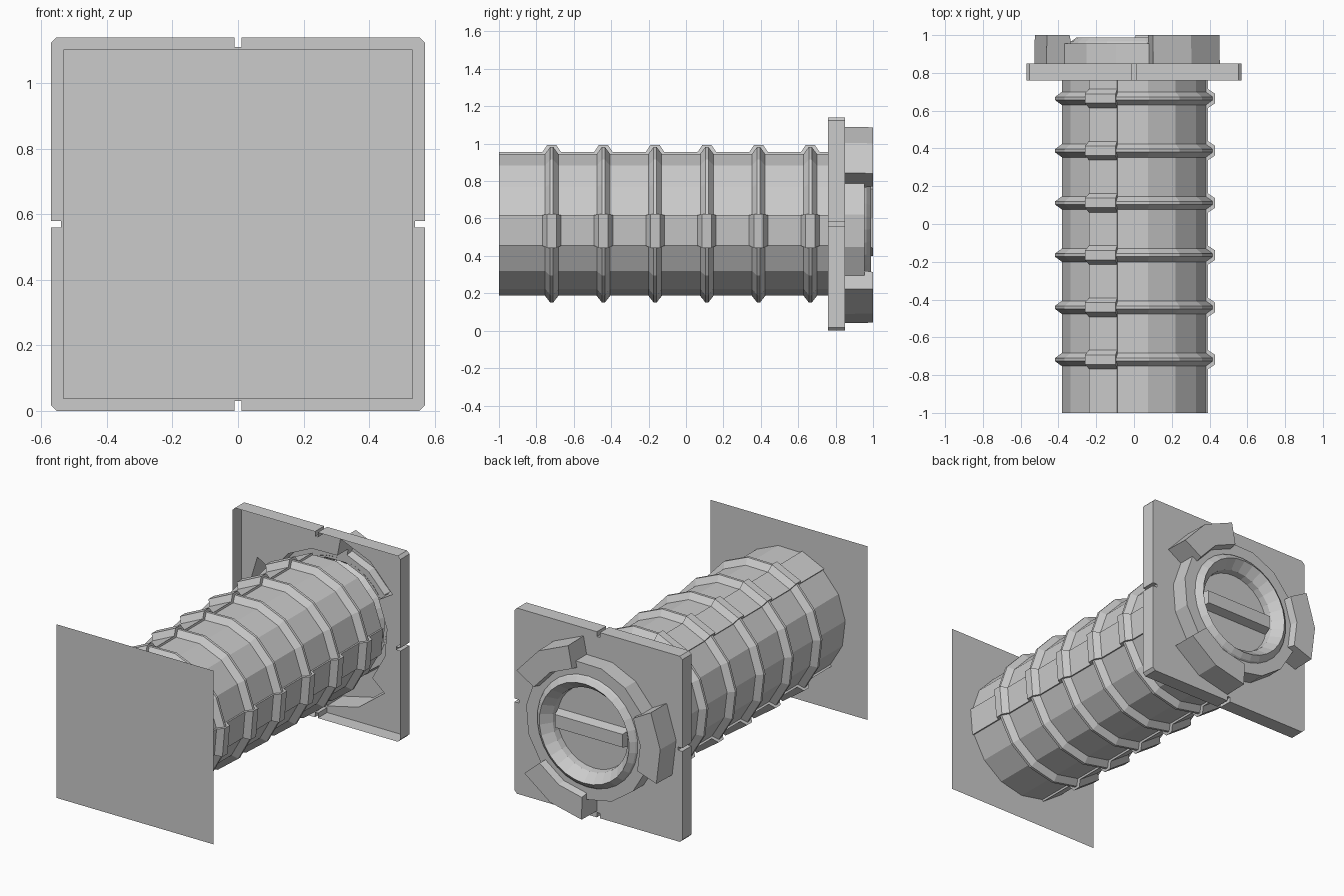
import bpy, bmesh, math

if "Cube" in bpy.data.objects:
    bpy.data.objects.remove(bpy.data.objects["Cube"])

CZ = 0.57            # height of the tube axis
SIDES = 15
PHASE = math.radians(7)


def polar(r, y, a):
    return (r * math.cos(a), y, CZ + r * math.sin(a))


def finish(bm, name, recalc=True):
    bmesh.ops.remove_doubles(bm, verts=bm.verts, dist=1e-5)
    if recalc:
        bmesh.ops.recalc_face_normals(bm, faces=bm.faces)
    me = bpy.data.meshes.new(name)
    bm.to_mesh(me)
    bm.free()
    ob = bpy.data.objects.new(name, me)
    bpy.context.collection.objects.link(ob)
    return ob


def add_face(bm, pts):
    uniq = []
    for p in pts:
        if all(math.dist(p, q) > 1e-5 for q in uniq):
            uniq.append(p)
    if len(uniq) > 2:
        bm.faces.new([bm.verts.new(p) for p in uniq])


def sector_lathe(name, profile_of, sides=SIDES):
    """Revolve about the y axis; each sector may have its own (r, y) profile."""
    bm = bmesh.new()
    for k in range(sides):
        a0 = PHASE + math.tau * k / sides
        a1 = a0 + math.tau / sides
        p = profile_of(k)
        q = profile_of((k + 1) % sides)
        for i in range(len(p) - 1):
            add_face(bm, [polar(*p[i], a0), polar(*p[i + 1], a0),
                          polar(*p[i + 1], a1), polar(*p[i], a1)])
            if p != q:   # step wall to the next sector
                add_face(bm, [polar(*p[i], a1), polar(*p[i + 1], a1),
                              polar(*q[i + 1], a1), polar(*q[i], a1)])
    return finish(bm, name)


# Ribbed tube: three raised strips carry wider rib blocks
def tube_profile(k):
    raised = k % 5 == 4
    r, peak, base, flat = (0.395, 0.433, 0.05, 0.025) if raised else (0.383, 0.42, 0.035, 0.008)
    pts = [(r, -1.0)]
    for n in range(6):
        y = -0.718 + 0.2765 * n
        pts += [(r, y - base), (peak, y - flat), (peak, y + flat), (r, y + base)]
    return pts + [(r, 0.85)]


sector_lathe("ribbed_tube", tube_profile)


# Head collar with three two-sector lugs
def collar_profile(k):
    if k % 5 in (1, 2):
        return [(0.53, 0.85), (0.527, 1.0), (0.39, 1.0), (0.38, 0.955), (0.33, 0.955)]
    return [(0.53, 0.85), (0.42, 0.85), (0.42, 0.955), (0.38, 0.955), (0.33, 0.955)]


sector_lathe("lug_collar", collar_profile)

# Inner lip and recessed disc
lip = [(0.345, 0.95), (0.335, 0.965), (0.305, 0.988), (0.255, 0.93), (0.25, 0.89), (0.0, 0.89)]
sector_lathe("recessed_cap", lambda k: lip, 30)

# Grip bar across the recess
bm = bmesh.new()
bmesh.ops.create_cube(bm, size=1)
for v in bm.verts:
    top = v.co.y > 0
    v.co.x *= 0.46 if top else 0.49
    v.co.z = CZ + v.co.z * (0.08 if top else 0.11)
    v.co.y = 0.945 if top else 0.885
finish(bm, "grip_bar")

# Square flange: open-fronted shell with notched edges and a hole for the collar
H = 0.57
side = [(-0.553, H), (-0.01, H), (-0.01, 0.54), (0.01, 0.54), (0.01, H), (0.553, H)]
outline = []
for n in range(4):
    c, s = round(math.cos(n * math.pi / 2)), round(math.sin(n * math.pi / 2))
    outline += [(x * c + z * s, -x * s + z * c) for x, z in side]
bm = bmesh.new()
back = [bm.verts.new((x, 0.85, CZ + z)) for x, z in outline]
front = [bm.verts.new((x, 0.76, CZ + z)) for x, z in outline]
hole = [bm.verts.new(polar(0.53, 0.85, PHASE + math.tau * k / SIDES)) for k in range(SIDES)]
edges = [bm.edges.new((lp[i - 1], lp[i])) for lp in (back, hole) for i in range(len(lp))]
bmesh.ops.triangle_fill(bm, edges=edges, use_beauty=True, normal=(0, 1, 0))
for i in range(len(back)):
    bm.faces.new((back[i - 1], back[i], front[i], front[i - 1]))
bmesh.ops.recalc_face_normals(bm, faces=bm.faces)
bmesh.ops.dissolve_limit(bm, angle_limit=0.01, verts=bm.verts, edges=bm.edges)
finish(bm, "square_flange")

# Flat wall sheet at the front end
bm = bmesh.new()
W = 0.533
add_face(bm, [(-W, -1, CZ - W), (W, -1, CZ - W), (W, -1, CZ + W), (-W, -1, CZ + W)])
finish(bm, "front_sheet", recalc=False)
